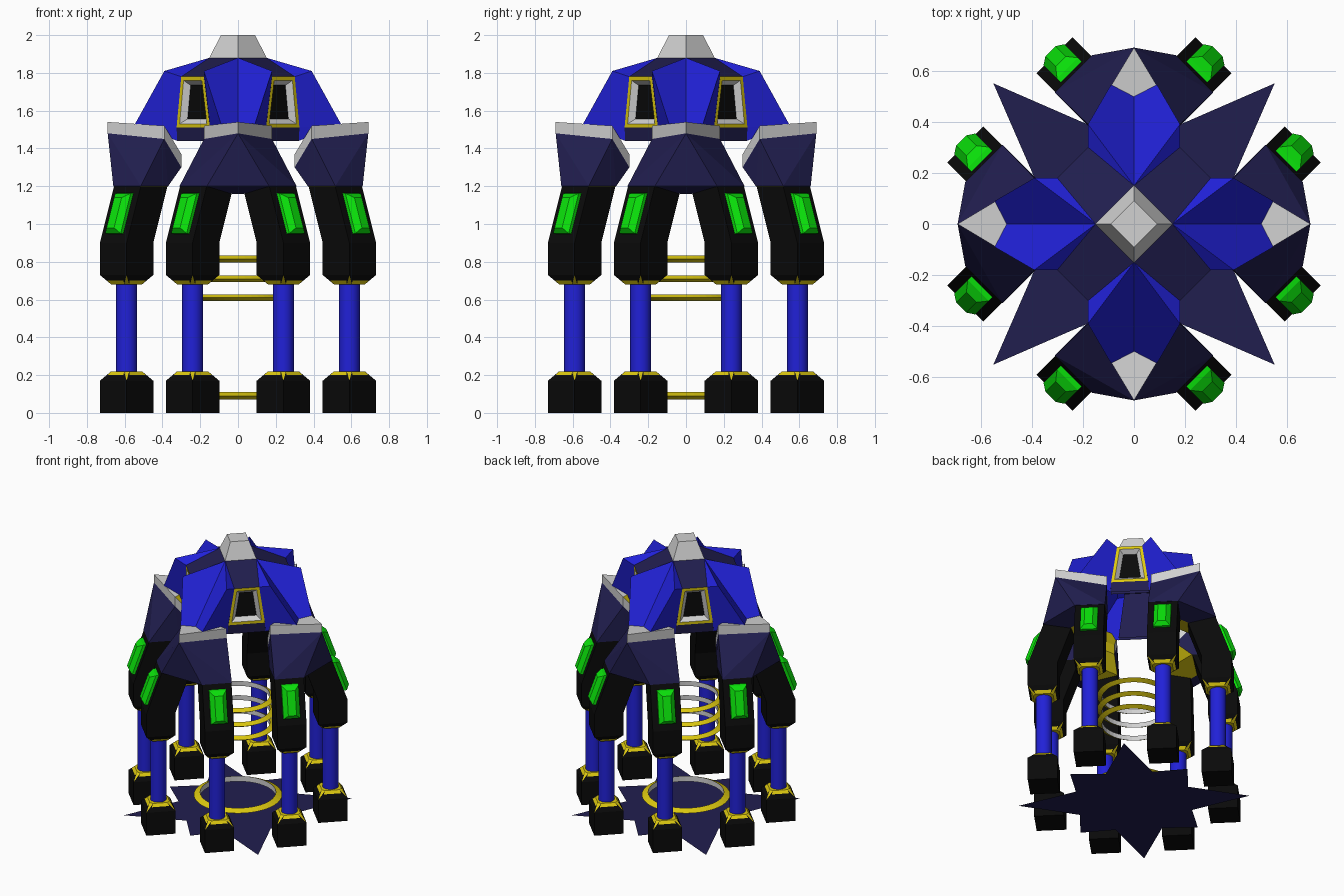
import bpy, bmesh, math
from mathutils import Matrix

if "Cube" in bpy.data.objects:
    bpy.data.objects.remove(bpy.data.objects["Cube"])

def material(name, rgb):
    m = bpy.data.materials.new(name)
    m.diffuse_color = (*rgb, 1)
    m.use_nodes = True
    m.node_tree.nodes["Principled BSDF"].inputs["Base Color"].default_value = m.diffuse_color
    return m

BLUE = material("bright blue", (0.015, 0.015, 0.68))
NAVY = material("navy", (0.015, 0.013, 0.078))
BLACK = material("black", (0.003, 0.003, 0.003))
GREEN = material("green", (0.003, 0.75, 0.003))
YELLOW = material("yellow", (0.72, 0.58, 0.005))
GREY = material("light grey", (0.64, 0.64, 0.64))

def finish(bm, name, mats, angle=0.0, rule=None):
    """Colour faces by rule(normal, centre) and add the object turned about z."""
    bm.normal_update()
    if rule:
        for f in bm.faces:
            f.material_index = rule(f.normal, f.calc_center_median())
    me = bpy.data.meshes.new(name)
    bm.transform(Matrix.Rotation(angle, 4, 'Z'))
    bm.to_mesh(me)
    bm.free()
    for m in mats:
        me.materials.append(m)
    ob = bpy.data.objects.new(name, me)
    bpy.context.collection.objects.link(ob)
    return ob

def hull(name, pts, mats, angle=0.0, rule=None):
    """Convex solid around a few points."""
    bm = bmesh.new()
    for p in pts:
        bm.verts.new(p)
    bmesh.ops.convex_hull(bm, input=bm.verts[:])
    bmesh.ops.dissolve_limit(bm, angle_limit=0.01, verts=bm.verts[:], edges=bm.edges[:])
    bmesh.ops.recalc_face_normals(bm, faces=bm.faces[:])
    return finish(bm, name, mats, angle, rule)

def square(cx, cy, h, z):
    return [(cx + sx * h, cy + sy * h, z) for sx in (-1, 1) for sy in (-1, 1)]

def cut_square(cx, cy, h, c, z):
    return [(cx + sx * a, cy + sy * b, z) for sx in (-1, 1) for sy in (-1, 1)
            for a, b in ((h, c), (c, h))]

def both(pts):
    """Mirror points over y."""
    return [(x, s * y, z) for x, y, z in pts for s in (1, -1)]

LEG_R, LEG_T, LEAN = 0.587, 0.247, 0.106

def block(name, t, z0, up, angle):
    """Black block with yellow chamfered end, used for feet and knees."""
    pts = square(LEG_R, t, 0.1, z0) + square(LEG_R, t, 0.1, z0 + up * 0.17)
    pts += cut_square(LEG_R, t, 0.083, 0.06, z0 + up * 0.2)
    pts += cut_square(LEG_R, t, 0.067, 0.048, z0 + up * 0.22)
    def rule(n, c):
        corner = abs(abs(n.x) - abs(n.y)) < 0.05 and n.z * up > 0.1
        return 1 if corner or (c.z - z0) * up > 0.203 else 0
    hull(name, pts, [BLACK, YELLOW], angle, rule)

def leg(i, t, angle):
    block(f"foot_{i}", t, 0.0, 1, angle)
    block(f"knee_{i}", t, 0.9, -1, angle)
    # piston
    bm = bmesh.new()
    bmesh.ops.create_cone(bm, cap_ends=True, segments=16, radius1=0.055, radius2=0.055, depth=0.5,
                          matrix=Matrix.Translation((LEG_R, t, 0.45)))
    for f in bm.faces:
        f.smooth = len(f.verts) == 4
    for e in bm.edges:
        e.smooth = all(len(f.verts) == 4 for f in e.link_faces)
    finish(bm, f"piston_{i}", [BLUE], angle)
    # leaning thigh
    hull(f"thigh_{i}", square(LEG_R, t, 0.1, 0.9) + square(LEG_R - LEAN, t, 0.1, 1.2), [BLACK], angle)
    # gem on the outer face of the thigh
    def on_face(u, z, out):
        return (LEG_R + 0.1 - LEAN * (z - 0.9) / 0.3 + out, t + u, z)
    gem = [on_face(s * u, z, o) for s in (-1, 1) for u, z, o in
           ((0.058, 0.947, -0.01), (0.058, 1.165, -0.01), (0.058, 0.95, 0.02),
            (0.058, 1.162, 0.02), (0.028, 0.98, 0.05), (0.028, 1.14, 0.05))]
    hull(f"gem_{i}", gem, [GREEN], angle)

for k in range(4):
    diag = math.radians(45 + 90 * k)
    axis = math.radians(90 * k)
    leg(2 * k, LEG_T, diag)
    leg(2 * k + 1, -LEG_T, diag)

    # shoulder pod carrying two legs, with a grey lid
    rim = both([(0.39, 0.18, 1.45), (0.30, 0.08, 1.30)]) + [(0.69, 0, 1.48)]
    lid = both([(0.39, 0.18, 1.52), (0.30, 0.08, 1.37)]) + [(0.69, 0, 1.54)]
    hips = both([(0.66, 0.165, 1.2), (0.515, 0.31, 1.2), (0.37, 0.165, 1.2), (0.53, 0.03, 1.16)])
    hull(f"shoulder_{k}", rim + hips, [NAVY, YELLOW], axis,
         lambda n, c: 1 if n.x < -0.8 or (n.z < -0.7 and c.x < 0.5) else 0)
    hull(f"shoulder_lid_{k}", rim + lid, [GREY, YELLOW], axis,
         lambda n, c: 1 if n.x < -0.8 else 0)

    # folded blue wing of the shell
    bm = bmesh.new()
    for s in (1, -1):
        p0, p1, p2, pc, q1, q2, q3 = [bm.verts.new((x, s * y, z)) for x, y, z in (
            (0.15, 0, 1.88), (0.39, 0.18, 1.81), (0.545, 0.09, 1.53), (0.5, 0, 1.525),
            (0.30, 0.18, 1.78), (0.325, 0.148, 1.51), (0.322, 0.138, 1.44))]
        for f in ((p0, pc, p2, p1), (p0, p1, q1), (q1, p1, p2, q2), (q2, p2, q3)):
            bm.faces.new(f if s > 0 else f[::-1])
    bmesh.ops.remove_doubles(bm, verts=bm.verts[:], dist=0.0001)
    finish(bm, f"shell_wing_{k}", [BLUE], axis)

    # navy corner panel with a framed window
    bm = bmesh.new()
    rows = [[bm.verts.new((r, s * w, z)) for s in (-1, 1)] for r, w, z in (
        (0.106, 0.106, 1.88), (0.34, 0.085, 1.78), (0.335, 0.125, 1.51), (0.325, 0.13, 1.44))]
    faces = [bm.faces.new((a[0], b[0], b[1], a[1])) for a, b in zip(rows, rows[1:])]
    bm.normal_update()
    pane = faces[1]
    for width, depth, idx in ((0.02, 0.0, 1), (0.026, -0.03, 2)):
        for f in bmesh.ops.inset_individual(bm, faces=[pane], thickness=width, depth=depth,
                                            use_even_offset=True)["faces"]:
            if f is not pane:
                f.material_index = idx
    pane.material_index = 3
    # backing plate inside the shell
    back = [bm.verts.new(p) for p in ((0.295, -0.13, 1.44), (0.295, 0.13, 1.44),
                                      (0.295, 0.09, 1.78), (0.295, -0.09, 1.78))]
    bm.faces.new(back[::-1])
    finish(bm, f"window_panel_{k}", [NAVY, YELLOW, GREY, BLACK], diag)

# top cap: truncated pyramid
def diamond(r, z):
    return [(r, 0, z), (-r, 0, z), (0, r, z), (0, -r, z)]
hull("top_cap", diamond(0.152, 1.88) + diamond(0.09, 2.0), [GREY])

# floating rings, yellow outside and grey inside
def ring(name, ri, ro, z, h, n=40):
    bm = bmesh.new()
    loops = []
    for i in range(n):
        a = 2 * math.pi * i / n
        loops.append([bm.verts.new((r * math.cos(a), r * math.sin(a), zz))
                      for r, zz in ((ri, z - h), (ro, z), (ri, z + h))])
    for i in range(n):
        a, b = loops[i], loops[(i + 1) % n]
        for j in range(3):
            f = bm.faces.new((a[j], b[j], b[(j + 1) % 3], a[(j + 1) % 3]))
            f.material_index = 1 if j == 2 else 0
    bmesh.ops.recalc_face_normals(bm, faces=bm.faces[:])
    finish(bm, name, [YELLOW, GREY])

for i, z in enumerate((0.61, 0.71, 0.815)):
    ring(f"core_ring_{i}", 0.215, 0.248, z, 0.018)
ring("base_ring", 0.255, 0.297, 0.09, 0.02)

# flat eight-pointed star on the floor
bm = bmesh.new()
star = []
for i in range(16):
    r = 0.41 if i % 2 else (0.56 if i % 4 == 0 else 0.778)
    a = math.pi * i / 8
    star.append(bm.verts.new((r * math.cos(a), r * math.sin(a), 0.0)))
centre = bm.verts.new((0, 0, 0))
for i in range(16):
    bm.faces.new((centre, star[i], star[(i + 1) % 16]))
finish(bm, "floor_star", [NAVY])
